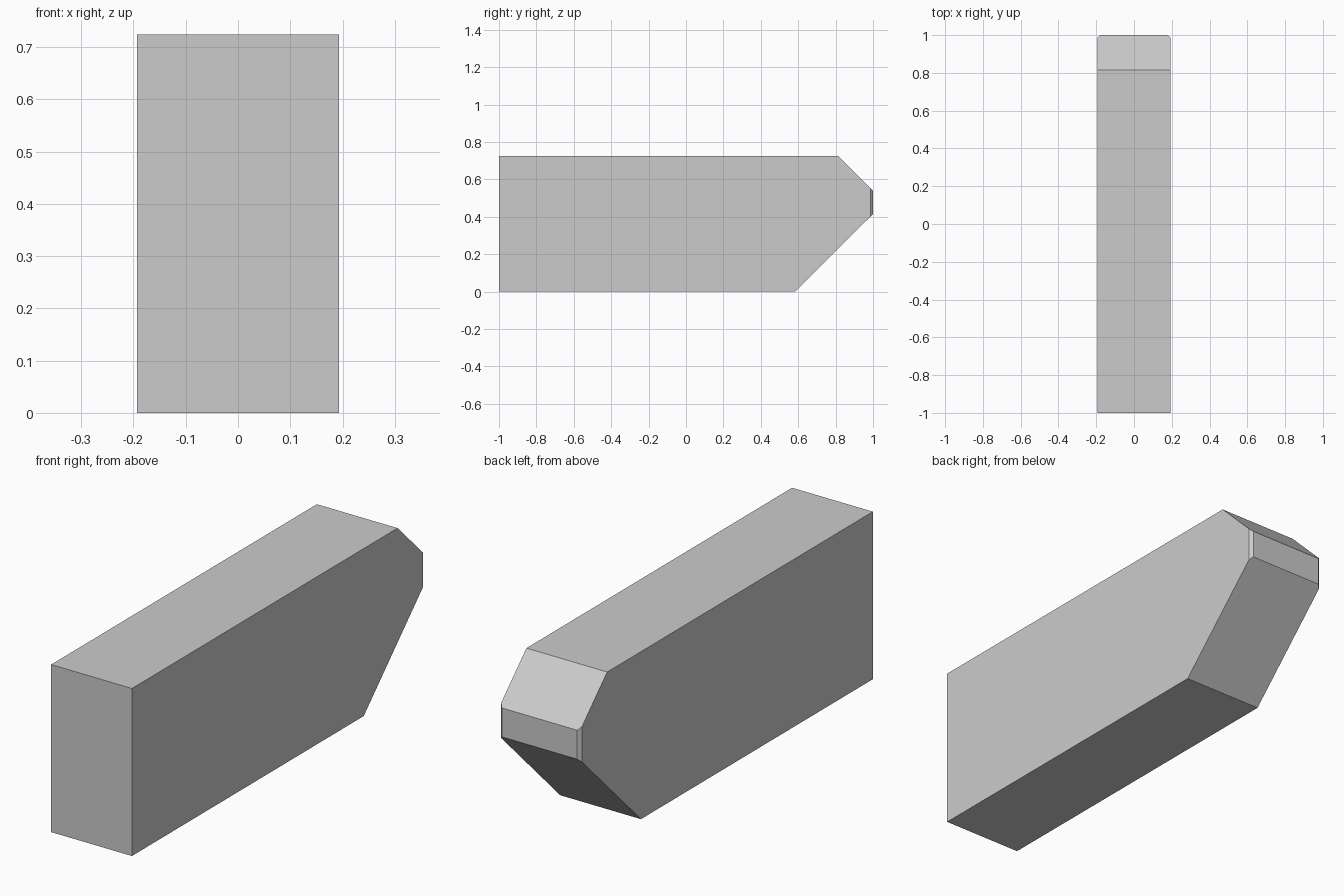
import bpy, bmesh

if "Cube" in bpy.data.objects:
    bpy.data.objects.remove(bpy.data.objects["Cube"])

HALF_W = 0.193
CHAMFER = 0.013

# Side profile (y, z) with the sloped nose at +y
profile = [(-1, 0), (0.583, 0), (1, 0.415), (1, 0.54), (0.814, 0.724), (-1, 0.724)]

# Extrude the profile across the width
bm = bmesh.new()
side = bm.faces.new([bm.verts.new((-HALF_W, y, z)) for y, z in profile])
ext = bmesh.ops.extrude_face_region(bm, geom=[side])
new_verts = [g for g in ext["geom"] if isinstance(g, bmesh.types.BMVert)]
bmesh.ops.translate(bm, verts=new_verts, vec=(2 * HALF_W, 0, 0))

# Trim the two upright nose corners with vertical cuts
for s in (-1, 1):
    cut = bmesh.ops.bisect_plane(
        bm, geom=bm.verts[:] + bm.edges[:] + bm.faces[:],
        plane_co=(s * HALF_W, 1 - CHAMFER, 0), plane_no=(s, 1, 0),
        clear_outer=True)
    rim = [g for g in cut["geom_cut"] if isinstance(g, bmesh.types.BMEdge)]
    bmesh.ops.contextual_create(bm, geom=rim)

bmesh.ops.recalc_face_normals(bm, faces=bm.faces[:])
mesh = bpy.data.meshes.new("angled_block")
bm.to_mesh(mesh)
bm.free()
bpy.context.collection.objects.link(bpy.data.objects.new("angled_block", mesh))
